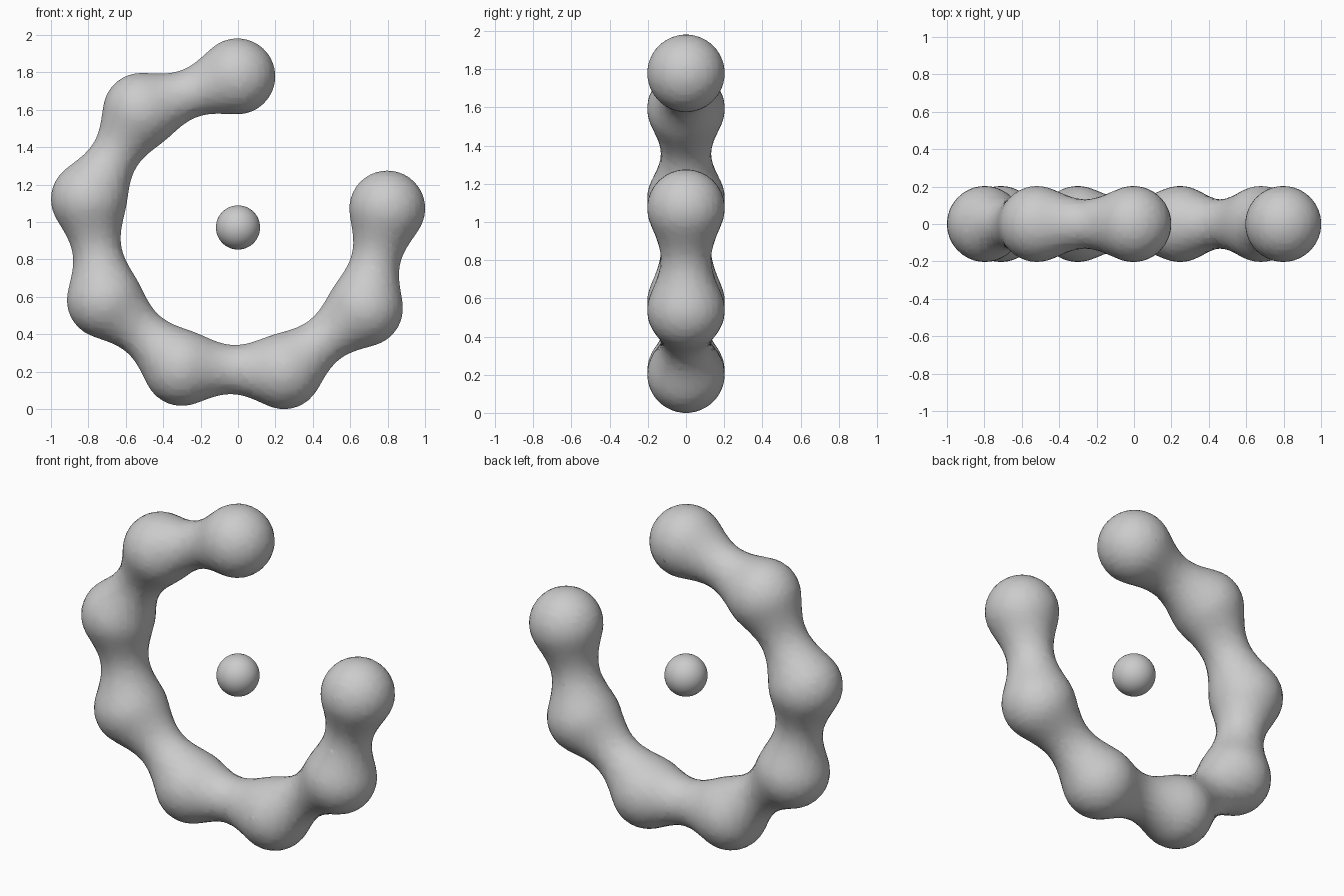
import bpy
from math import cos, sin, radians

if "Cube" in bpy.data.objects:
    bpy.data.objects.remove(bpy.data.objects["Cube"])

CX, CZ = -0.0035, 0.971      # ring centre
RING, STEP = 0.808, 39.6     # ring radius and bead spacing in degrees

# Blended bead ring: eight metaballs along an open circle
meta = bpy.data.metaballs.new("bead_blend")
meta.threshold = 0.631
meta.resolution = meta.render_resolution = 0.03
blend = bpy.data.objects.new("bead_blend", meta)
bpy.context.collection.objects.link(blend)
for i in range(8):
    a = radians(90 + STEP * i)
    ball = meta.elements.new(type='BALL')
    ball.co = (CX + RING * cos(a), 0, CZ + RING * sin(a))
    ball.radius = 0.538
    ball.stiffness = 1.0

# Freeze the blend into a smooth mesh and drop the helper
bpy.context.view_layer.update()
deps = bpy.context.evaluated_depsgraph_get()
mesh = bpy.data.meshes.new_from_object(blend.evaluated_get(deps))
mesh.shade_smooth()
bpy.data.objects.remove(blend)
ring = bpy.data.objects.new("bead_ring", mesh)
bpy.context.collection.objects.link(ring)

# Small floating ball in the middle
bpy.ops.mesh.primitive_uv_sphere_add(segments=48, ring_count=24, radius=0.118,
                                     location=(0, 0, CZ))
core = bpy.context.object
core.name = "centre_ball"
bpy.ops.object.shade_smooth()
